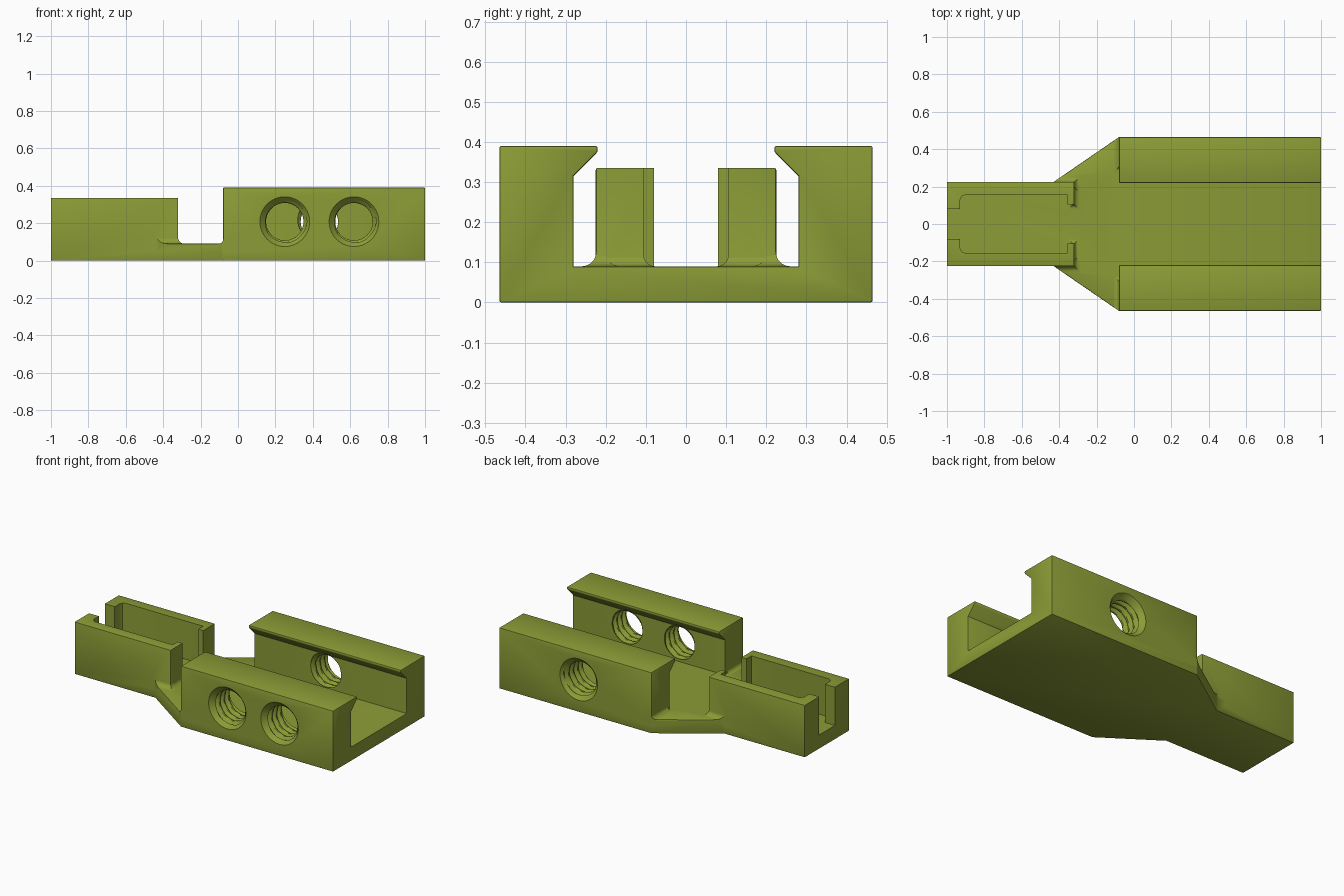
import bpy, bmesh, math

if "Cube" in bpy.data.objects:
    bpy.data.objects.remove(bpy.data.objects["Cube"])

FLOOR = 0.09

mat = bpy.data.materials.new("olive_green")
mat.diffuse_color = (0.262, 0.333, 0.037, 1)
mat.use_nodes = True
mat.node_tree.nodes["Principled BSDF"].inputs["Base Color"].default_value = mat.diffuse_color


def finish(name, bm):
    bmesh.ops.recalc_face_normals(bm, faces=bm.faces[:])
    me = bpy.data.meshes.new(name)
    bm.to_mesh(me)
    bm.free()
    ob = bpy.data.objects.new(name, me)
    bpy.context.collection.objects.link(ob)
    me.materials.append(mat)
    return ob


def loft(name, rings):
    """Closed solid through rings of equal point count."""
    bm = bmesh.new()
    vs = [[bm.verts.new(p) for p in r] for r in rings]
    n = len(vs[0])
    for a, b in zip(vs, vs[1:]):
        for i in range(n):
            j = (i + 1) % n
            bm.faces.new((a[i], a[j], b[j], b[i]))
    bm.faces.new(vs[0][::-1])
    bm.faces.new(vs[-1])
    return finish(name, bm)


def prism_x(name, pts, lo, hi):
    return loft(name, [[(x, y, z) for y, z in pts] for x in (lo, hi)])


def prism_z(name, pts, lo, hi):
    return loft(name, [[(x, y, z) for x, y in pts] for z in (lo, hi)])


def combine(target, tool, op):
    m = target.modifiers.new("bool", 'BOOLEAN')
    m.operation, m.solver, m.object = op, 'EXACT', tool
    bpy.context.view_layer.objects.active = target
    bpy.ops.object.modifier_apply(modifier=m.name)
    bpy.data.objects.remove(tool)


def base_plan(name, hi):
    half = [(-1, .225), (-.43, .225), (-.08, .465), (0, .465)]
    return prism_z(name, half + [(x, -y) for x, y in half[::-1]], 0, hi)


def fillet(name, x0, x1, y0, y1, r, s):
    """Concave skirt around a rectangular foot, kept inside the base outline."""
    levels = [(r, FLOOR - .04)]
    for k in range(9):
        a = k / 8 * math.pi / 2
        levels.append((r * (1 - math.sin(a)), FLOOR + r * (1 - math.cos(a))))
    rings = [[(x0 - d, s * (y0 - d), z), (x1 + d, s * (y0 - d), z),
              (x1 + d, s * (y1 + d), z), (x0 - d, s * (y1 + d), z)]
             for d, z in levels]
    ob = loft(name, rings)
    combine(ob, base_plan("clip", .3), 'INTERSECT')
    return ob


def thread_cutter(x, s):
    """Helical threaded hole with a chamfered mouth on the outer face."""
    rings, pitch, seg = [], .045, 40
    for k in range(46):
        depth = -.02 + k * .005
        ring = []
        for i in range(seg):
            t = i / seg
            f = (depth / pitch + t) % 1
            r = .1 + .022 * max(0, 1 - 1.4 * abs(2 * f - 1))
            r = max(r, .133 - max(depth, 0))
            a = t * 2 * math.pi
            ring.append((x + r * math.cos(a), s * (.465 - depth),
                         .208 + r * math.sin(a)))
        rings.append(ring)
    return loft("thread_cutter", rings)


# channel with overhanging lips
half = [(.465, 0), (.465, .39), (.22, .39), (.22, .375), (.28, .315), (.28, FLOOR)]
body = prism_x("clamp_body", half + [(-y, z) for y, z in half[::-1]], -.08, 1)

# tapered base plate
combine(body, base_plan("base", FLOOR), 'UNION')

# narrow holder rails with inward end posts
rail = [(-1, .08), (-1, .225), (-.32, .225), (-.32, .105), (-.355, .105),
        (-.355, .155), (-.905, .155), (-.921, .147), (-.93, .13), (-.93, .08)]
for s in (1, -1):
    combine(body, prism_z("rail", [(x, s * y) for x, y in rail], 0, .335), 'UNION')

# soften the outer convex edges
bm = bmesh.new()
bm.from_mesh(body.data)
bmesh.ops.remove_doubles(bm, verts=bm.verts[:], dist=1e-5)
bmesh.ops.dissolve_limit(bm, angle_limit=.01, verts=bm.verts[:], edges=bm.edges[:])
edges = []
for e in bm.edges:
    mid = (e.verts[0].co + e.verts[1].co) / 2
    inside = mid.x < -.3 and abs(mid.y) < .2 and mid.z > .01
    if len(e.link_faces) == 2 and e.calc_face_angle_signed() > .3 and not inside:
        edges.append(e)
bmesh.ops.bevel(bm, geom=edges, offset=.005, offset_type='OFFSET', segments=2,
                profile=.5, affect='EDGES', clamp_overlap=True)
bm.to_mesh(body.data)
bm.free()

# fillets at the feet of the posts, rails and walls
for s in (1, -1):
    combine(body, fillet("rail_fillet", -.45, -.321, .2, .224, .036, s), 'UNION')
    combine(body, fillet("post_fillet", -.325, -.321, .106, .2, .03, s), 'UNION')
    combine(body, fillet("wall_fillet", -.079, -.03, .306, .464, .025, s), 'UNION')

# threaded holes: two in the front wall, one in the back wall
for x, s in ((.25, -1), (.62, -1), (.435, 1)):
    combine(body, thread_cutter(x, s), 'DIFFERENCE')

bpy.ops.object.select_all(action='DESELECT')
body.select_set(True)
bpy.context.view_layer.objects.active = body
bpy.ops.object.shade_smooth_by_angle(angle=math.radians(35))
